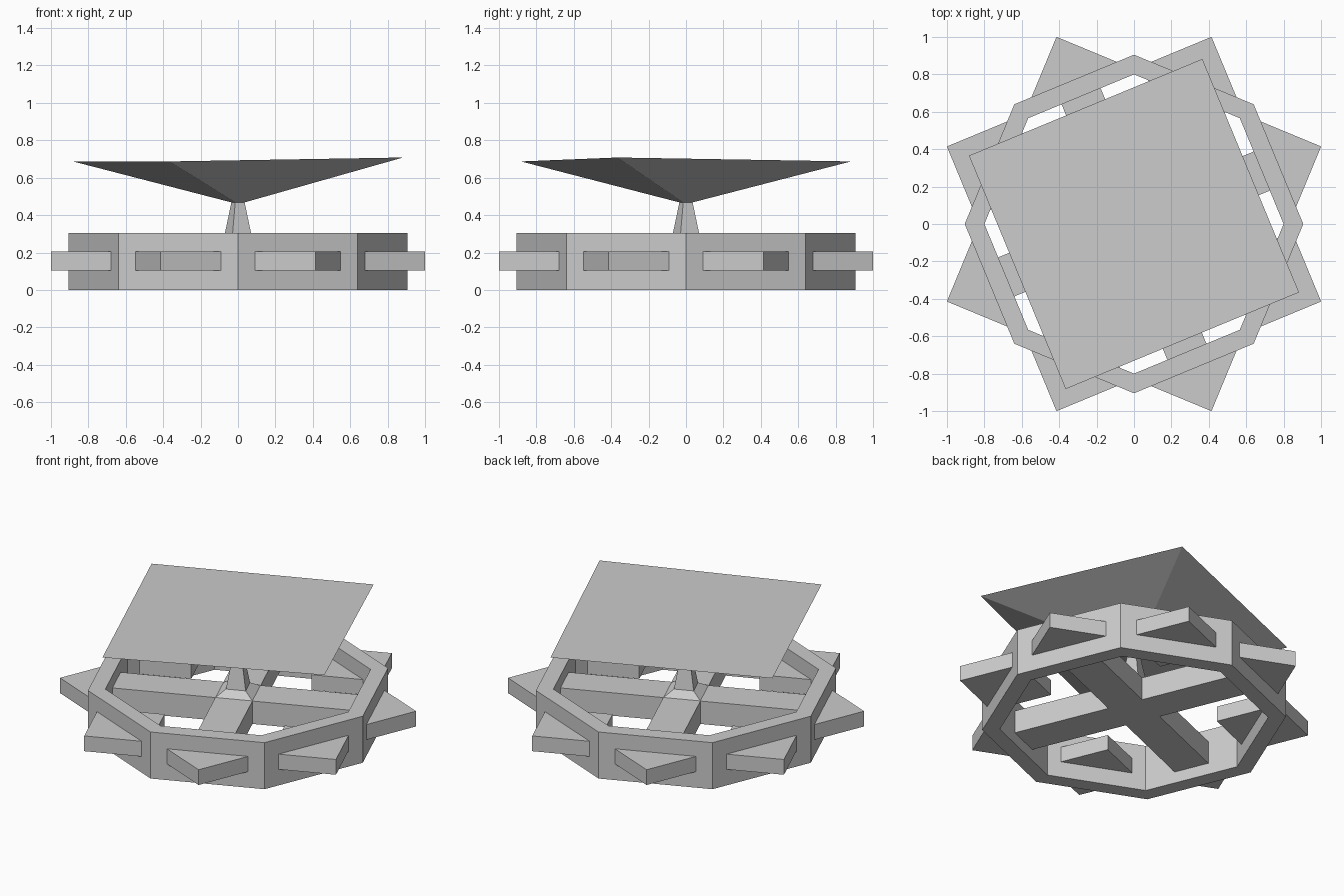
import bpy, math

if "Cube" in bpy.data.objects:
    bpy.data.objects.remove(bpy.data.objects["Cube"])

A = math.radians(22.5)


def mesh(name, verts, faces):
    me = bpy.data.meshes.new(name)
    me.from_pydata(verts, [], faces)
    me.update()
    ob = bpy.data.objects.new(name, me)
    bpy.context.collection.objects.link(ob)
    return ob


def loft(name, rings, cap=True):
    """Skin a stack of equal-length vertex rings, bottom to top."""
    n = len(rings[0])
    faces = [(k * n + i, k * n + (i + 1) % n, (k + 1) * n + (i + 1) % n, (k + 1) * n + i)
             for k in range(len(rings) - 1) for i in range(n)]
    if cap:
        faces += [tuple(reversed(range(n))), tuple(range((len(rings) - 1) * n, len(rings) * n))]
    else:  # close the loop of rings
        m = (len(rings) - 1) * n
        faces += [(m + i, m + (i + 1) % n, (i + 1) % n, i) for i in range(n)]
    return mesh(name, [v for r in rings for v in r], faces)


def polygon(n, r, z, start=0.0):
    return [(r * math.cos(start + 2 * math.pi * i / n),
             r * math.sin(start + 2 * math.pi * i / n), z) for i in range(n)]


def prism(name, outline, z0, z1, angle):
    ob = loft(name, [[(x, y, z) for x, y in outline] for z in (z0, z1)])
    ob.rotation_euler.z = angle
    return ob


# Octagonal rim
loft("rim", [polygon(8, 0.905, 0), polygon(8, 0.905, 0.305),
             polygon(8, 0.80, 0.305), polygon(8, 0.80, 0)], cap=False)

# Corner blocks poking through every side of the rim
D = 0.283
wedge = [(0.8, -D), (0.8 + D, 0), (0.8, D)]
diamond = wedge + [(0.8 - D, 0)]
for i in range(8):
    prism("side_block", diamond if i % 2 else wedge, 0.105, 0.205, A + i * math.pi / 4)

# Crossed beams inside the rim (one twelve-sided plus shape)
w, e = 0.113, 0.76
cross = [(e, -w), (e, w), (w, w), (w, e), (-w, e), (-w, w),
         (-e, w), (-e, -w), (-w, -w), (-w, -e), (w, -e), (w, -w)]
prism("cross_beams", cross, 0.075, 0.225, A)

# Stepped pedestal and stem
loft("pedestal", [polygon(4, r, z, 3 * A) for r, z in
                  ((0.158, 0.22), (0.158, 0.225), (0.085, 0.262), (0.038, 0.47))])

# Inverted pyramid table with one corner slightly raised
top = polygon(4, 0.955, 0.687, 3 * A)
top[3] = (top[3][0], top[3][1], 0.708)
loft("table_top", [polygon(4, 0.038, 0.468, 3 * A), top])
